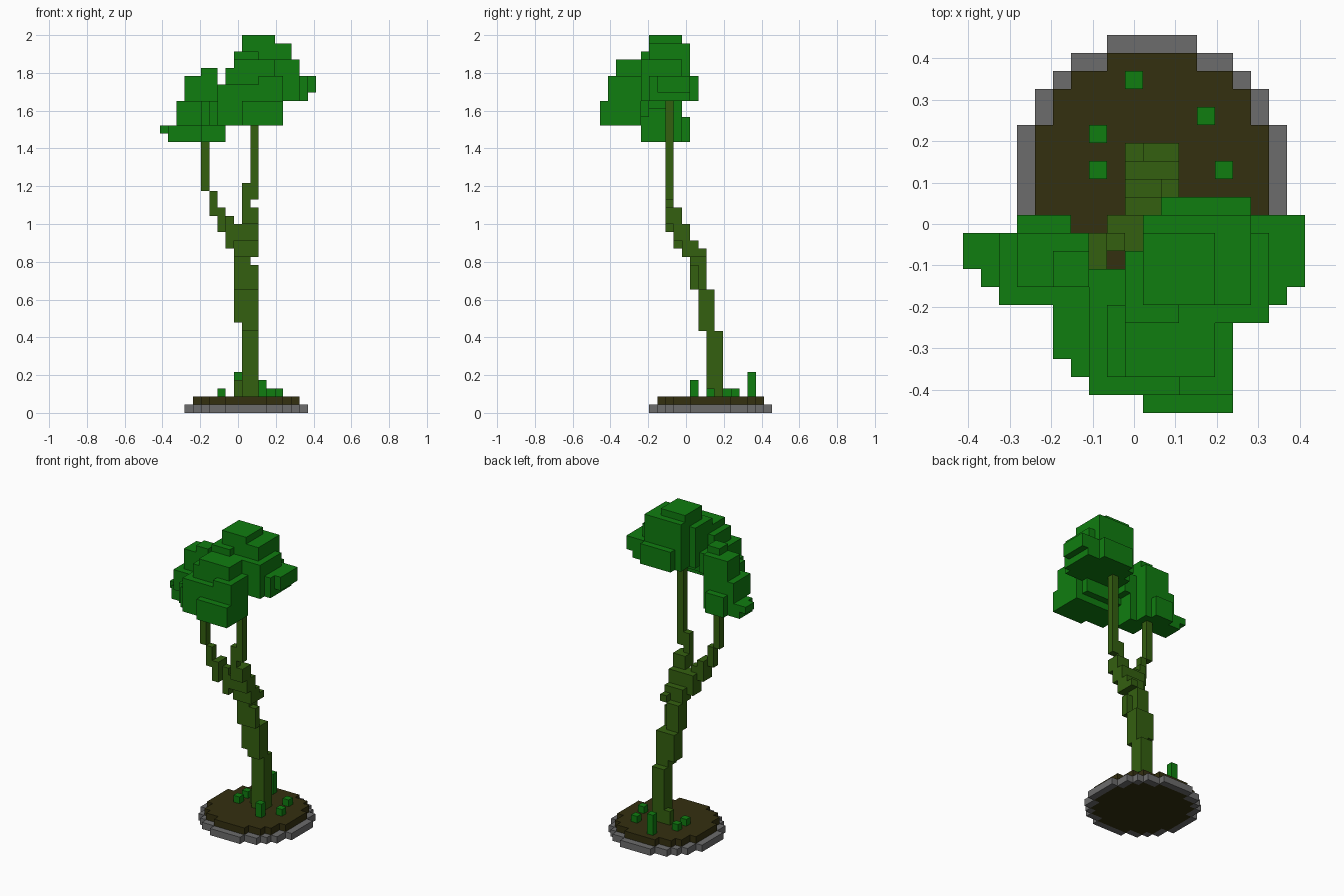
import bpy, bmesh

if "Cube" in bpy.data.objects:
    bpy.data.objects.remove(bpy.data.objects["Cube"])

V = 1 / 23                       # voxel size: the model is 19 x 21 x 46 voxels
DIRS = {                         # face corners for each outward direction
    (1, 0, 0): ((1, 0, 0), (1, 1, 0), (1, 1, 1), (1, 0, 1)),
    (-1, 0, 0): ((0, 0, 0), (0, 0, 1), (0, 1, 1), (0, 1, 0)),
    (0, 1, 0): ((0, 1, 0), (0, 1, 1), (1, 1, 1), (1, 1, 0)),
    (0, -1, 0): ((0, 0, 0), (1, 0, 0), (1, 0, 1), (0, 0, 1)),
    (0, 0, 1): ((0, 0, 1), (1, 0, 1), (1, 1, 1), (0, 1, 1)),
    (0, 0, -1): ((0, 0, 0), (0, 1, 0), (1, 1, 0), (1, 0, 0)),
}


def material(name, rgb):
    m = bpy.data.materials.new(name)
    m.diffuse_color = (*rgb, 1)
    m.use_nodes = True
    m.node_tree.nodes["Principled BSDF"].inputs["Base Color"].default_value = m.diffuse_color
    return m


def box(x0, x1, y0, y1, z0, z1):
    return {(x, y, z) for x in range(x0, x1) for y in range(y0, y1) for z in range(z0, z1)}


def boxes(*specs):
    return set().union(*(box(*s) for s in specs))


def disc(half_widths, z0, z1):
    """Voxel disc centred on column (10, 13); half width given per row distance."""
    return boxes(*((10 - w, 11 + w, 13 + s * d, 14 + s * d, z0, z1)
                   for d, w in enumerate(half_widths) for s in (1, -1)))


def build(name, cells, solid, mat):
    """Skin the cells, skipping faces buried against any other voxel."""
    bm = bmesh.new()
    verts = {}
    for c in sorted(cells):
        for d, corners in DIRS.items():
            if tuple(a + b for a, b in zip(c, d)) in solid:
                continue
            quad = []
            for k in corners:
                p = tuple(a + b for a, b in zip(c, k))
                if p not in verts:
                    verts[p] = bm.verts.new(((p[0] - 9.5) * V, (p[1] - 10.5) * V, p[2] * V))
                quad.append(verts[p])
            bm.faces.new(quad)
    me = bpy.data.meshes.new(name)
    bm.to_mesh(me)
    bm.free()
    me.materials.append(mat)
    bpy.context.collection.objects.link(bpy.data.objects.new(name, me))


stone = material("stone grey", (0.15, 0.15, 0.15))
earth = material("earth brown", (0.034, 0.029, 0.005))
bark = material("mossy bark", (0.034, 0.117, 0.005))
leaf = material("leaf green", (0.005, 0.205, 0.005))

# round earth base with a stone rim
soil = disc((6, 6, 6, 5, 5, 4, 2), 0, 2)
soil |= set()
rim = disc((7, 7, 7, 6, 6, 5, 4, 2), 0, 1) - soil

# grass tufts
grass = boxes((9, 10, 18, 19, 2, 5), (13, 14, 16, 17, 2, 3), (7, 8, 15, 16, 2, 3),
              (7, 8, 13, 14, 2, 3), (14, 15, 13, 14, 2, 3), (12, 13, 11, 12, 2, 4))

# leaning trunk, stepping forward as it rises
trunk = boxes((10, 12, 13, 15, 2, 10), (9, 10, 14, 15, 2, 4),
              (10, 12, 12, 14, 10, 15), (9, 10, 12, 14, 11, 15),
              (9, 11, 11, 13, 15, 19), (11, 12, 11, 12, 15, 18),
              (9, 12, 10, 12, 19, 21), (11, 12, 12, 13, 19, 20),
              (9, 12, 9, 11, 21, 23))

# left and right branches
left_branch = boxes((8, 9, 9, 11, 20, 23), (8, 9, 9, 10, 23, 24), (7, 8, 8, 10, 22, 25),
                    (6, 7, 8, 9, 24, 27), (5, 6, 8, 9, 27, 34))
right_branch = boxes((10, 12, 8, 10, 23, 25), (10, 11, 8, 9, 25, 28), (11, 12, 8, 9, 26, 38))

# foliage clumps
crown = boxes((10, 14, 6, 10, 38, 46), (10, 16, 6, 11, 38, 45), (9, 12, 5, 9, 38, 44),
              (10, 17, 5, 10, 38, 43), (11, 16, 6, 12, 38, 41), (10, 18, 6, 11, 38, 41),
              (10, 19, 7, 11, 39, 41))
front_clump = boxes((10, 15, 0, 5, 35, 38), (7, 12, 1, 5, 35, 40), (12, 15, 1, 5, 35, 41),
                    (8, 14, 2, 6, 36, 42), (9, 14, 2, 6, 36, 43), (6, 12, 2, 5, 35, 38),
                    (5, 12, 3, 5, 35, 38))
left_clump = boxes((3, 6, 7, 11, 33, 36), (1, 7, 7, 10, 33, 35), (0, 5, 8, 10, 34, 35),
                   (2, 7, 6, 10, 35, 38), (3, 7, 7, 10, 38, 41), (5, 7, 7, 9, 38, 42),
                   (5, 8, 5, 8, 33, 38), (7, 9, 5, 8, 37, 40))

parts = [("soil", soil, earth), ("stone_rim", rim, stone), ("trunk", trunk, bark),
         ("left_branch", left_branch, bark), ("right_branch", right_branch, bark),
         ("grass_tufts", grass, leaf), ("crown_foliage", crown, leaf),
         ("front_foliage", front_clump, leaf), ("left_foliage", left_clump, leaf)]
solid = set().union(*(p[1] for p in parts))
used = set()
for name, cells, mat in parts:
    build(name, cells - used, solid, mat)
    used |= cells
